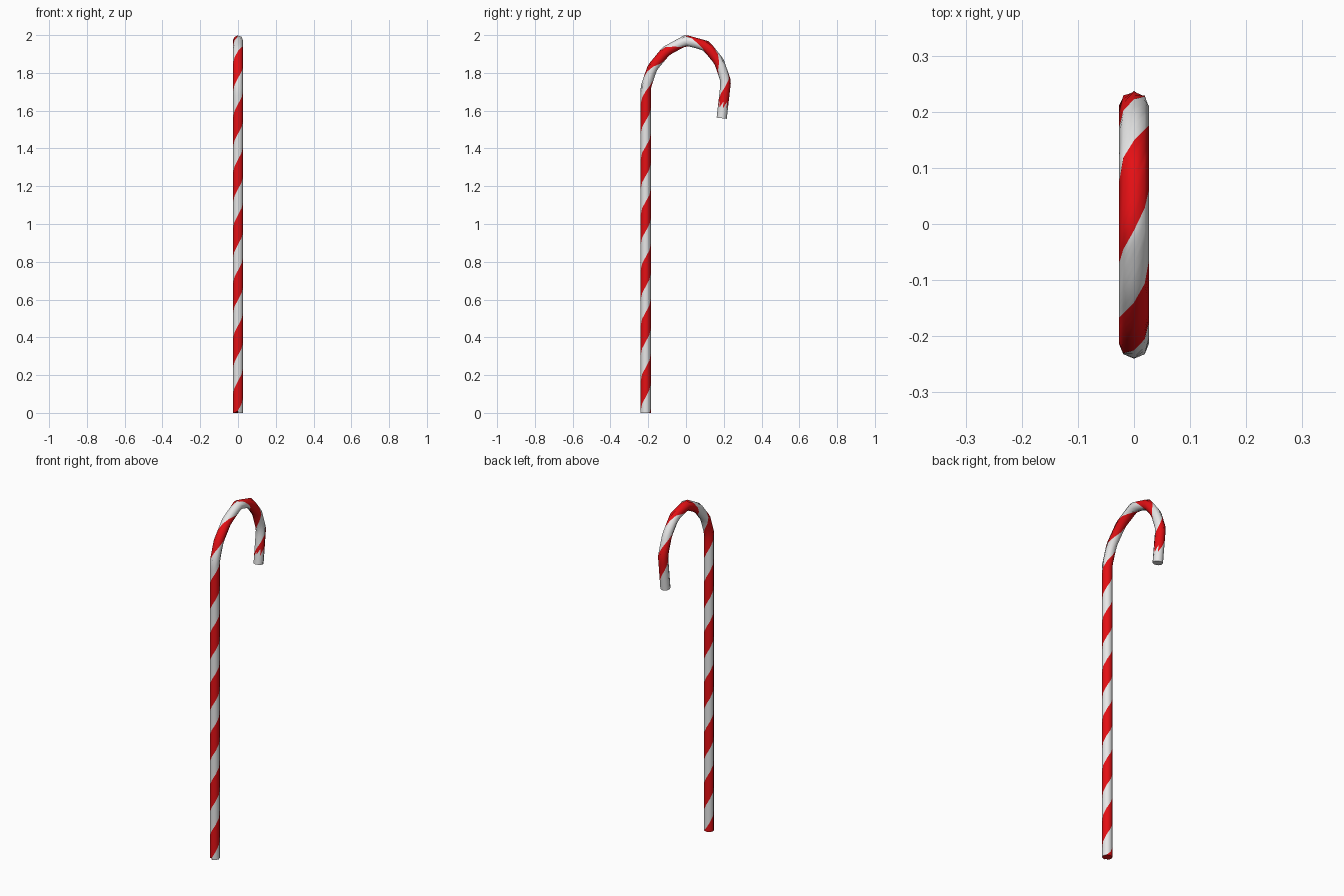
import bpy, bmesh, math
from mathutils import Vector

if "Cube" in bpy.data.objects:
    bpy.data.objects.remove(bpy.data.objects["Cube"])

R, SIDES = 0.027, 8
PITCH, STEPS, RED_STEPS, PHASE = 0.2925, 15, 8, 0.012
TIP_WHITE = 0.065

# centre line of the cane in the y-z plane: straight stem, then hook
path = [Vector((0, y, z)) for y, z in [
    (-0.213, 0), (-0.213, 1.725), (-0.178, 1.828), (-0.105, 1.916), (0, 1.973),
    (0.108, 1.943), (0.175, 1.860), (0.211, 1.755), (0.189, 1.560)]]


def material(name, colour):
    m = bpy.data.materials.new(name)
    m.diffuse_color = (*colour, 1)
    m.use_nodes = True
    m.node_tree.nodes["Principled BSDF"].inputs["Base Color"].default_value = m.diffuse_color
    return m


# mitred cross-section at every bend, with the running length
dirs = [(b - a).normalized() for a, b in zip(path, path[1:])]
lengths = [0.0]
for a, b in zip(path, path[1:]):
    lengths.append(lengths[-1] + (b - a).length)
TOTAL = lengths[-1]

rings = []
for k, p in enumerate(path):
    d0, d1 = dirs[max(k - 1, 0)], dirs[min(k, len(dirs) - 1)]
    t = (d0 + d1).normalized()
    outer = Vector((0, -t.z, t.y)) / t.dot(d1)      # outside of the bend
    rings.append([p + outer * R * math.cos(a) + Vector((R * math.sin(a), 0, 0))
                  for a in (2 * math.pi * j / SIDES for j in range(SIDES))])


def surface_point(s, j):
    s = min(max(s, 0), TOTAL)
    k = 0
    while k < len(dirs) - 1 and s > lengths[k + 1]:
        k += 1
    f = (s - lengths[k]) / (lengths[k + 1] - lengths[k])
    return rings[k][j % SIDES].lerp(rings[k + 1][j % SIDES], f)


# tube whose rows of faces follow the helix, so stripes have clean edges
bm = bmesh.new()
for i in range(-STEPS, int(TOTAL / PITCH * STEPS) + STEPS):
    for j in range(SIDES):
        corners = [(i, j), (i, j + 1), (i + 1, j + 1), (i + 1, j)]
        along = [PHASE + PITCH * (a / STEPS + b / SIDES) for a, b in corners]
        if max(along) <= 1e-5 or min(along) >= TOTAL - 1e-5:
            continue
        f = bm.faces.new([bm.verts.new(surface_point(s, b))
                          for s, (a, b) in zip(along, corners)])
        red = i % STEPS < RED_STEPS and sum(along) / 4 < TOTAL - TIP_WHITE
        f.material_index = 1 if red else 0
bmesh.ops.remove_doubles(bm, verts=bm.verts, dist=0.00005)

# end caps: red foot, white tip
caps = bmesh.ops.holes_fill(bm, edges=[e for e in bm.edges if e.is_boundary], sides=0)
for f in caps["faces"]:
    f.material_index = 1 if f.calc_center_median().z < 0.5 else 0
bmesh.ops.recalc_face_normals(bm, faces=bm.faces)

mesh = bpy.data.meshes.new("striped_cane")
bm.to_mesh(mesh)
bm.free()
mesh.materials.append(material("white sugar", (0.8, 0.8, 0.8)))
mesh.materials.append(material("red stripe", (0.78, 0.005, 0.007)))
cane = bpy.data.objects.new("striped_cane", mesh)
bpy.context.collection.objects.link(cane)
bpy.context.view_layer.objects.active = cane
cane.select_set(True)
bpy.ops.object.shade_smooth_by_angle(angle=math.radians(60))
